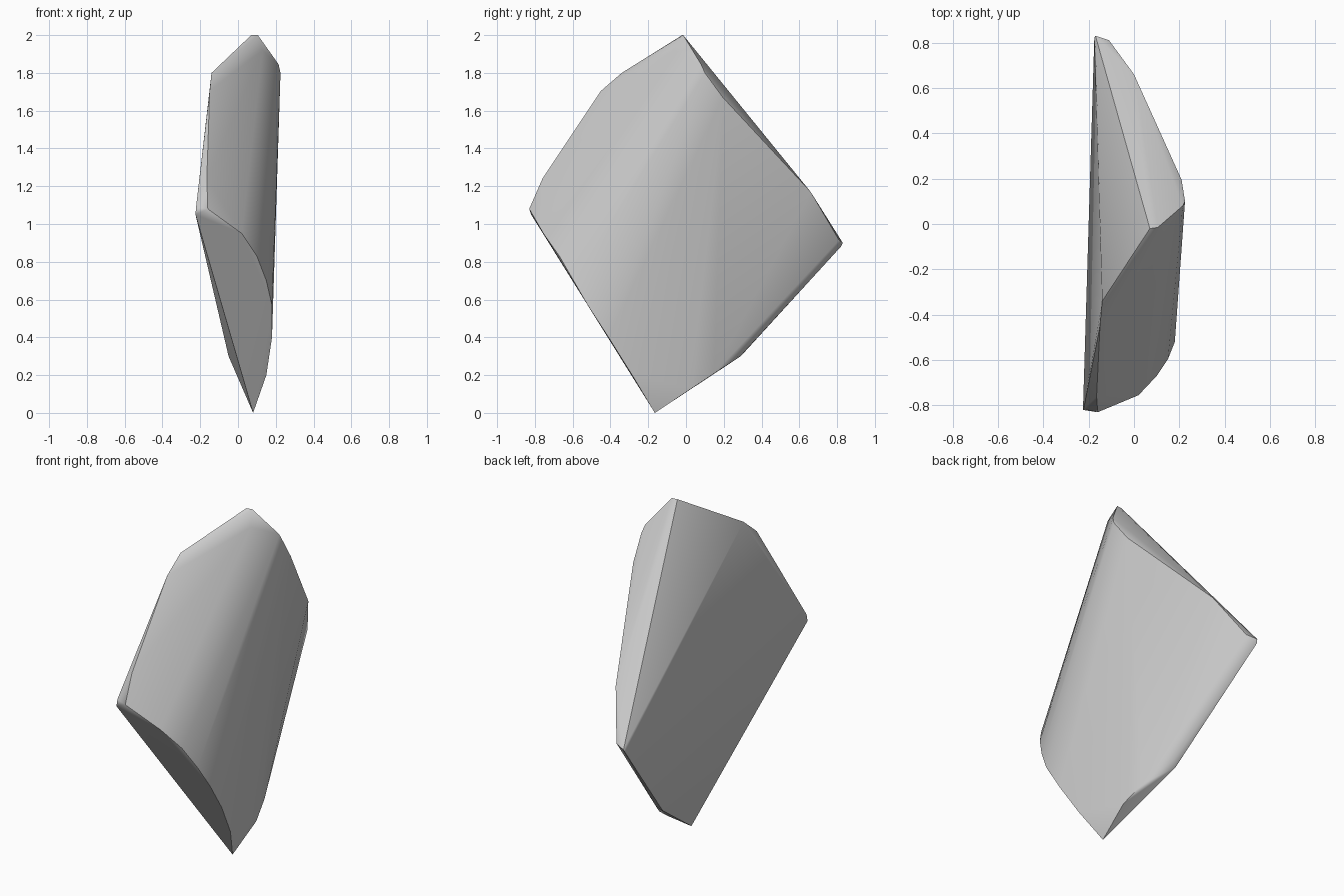
import bpy
import bmesh
from math import radians

cube = bpy.data.objects.get("Cube")
if cube:
    bpy.data.objects.remove(cube, do_unlink=True)

# Stone colour
stone = bpy.data.materials.new("pale_grey_stone")
stone.use_nodes = True
grey = (0.6, 0.6, 0.6, 1)
stone.diffuse_color = grey
stone.node_tree.nodes["Principled BSDF"].inputs["Base Color"].default_value = grey

# Curved rim of the flat cut at the lower front
front_rim = [(-.225, -.82, 1.05), (-.16, -.83, 1.08), (.02, -.755, .95),
             (.10, -.67, .83), (.15, -.595, .70), (.18, -.52, .57),
             (.18, -.41, .40), (.15, -.285, .20), (.08, -.165, 0)]
# Curved rim of the flat cut at the upper back
back_rim = [(.07, -.02, 2), (.105, -.015, 2), (.13, -.065, 1.92),
            (.215, .08, 1.845), (.225, .10, 1.80), (.21, .195, 1.67),
            (0, .66, 1.17), (-.11, .81, .915), (-.17, .83, .90), (-.175, .82, .88)]
# Chipped edges joining the two cuts above and below
upper_chip = [(-.14, -.34, 1.80), (-.15, -.45, 1.705), (-.165, -.76, 1.24),
              (-.222, -.815, 1.09)]
lower_chip = [(.10, .03, .13), (.07, .15, .21), (-.02, .31, .325), (-.05, .29, .30)]

# Rock shard: the convex solid spanned by its rims
bm = bmesh.new()
for point in front_rim + back_rim + upper_chip + lower_chip:
    bm.verts.new(point)
bmesh.ops.convex_hull(bm, input=bm.verts)
bmesh.ops.delete(bm, geom=[v for v in bm.verts if not v.link_faces], context='VERTS')
bmesh.ops.dissolve_limit(bm, angle_limit=radians(2), verts=bm.verts, edges=bm.edges)
bmesh.ops.recalc_face_normals(bm, faces=bm.faces)

mesh = bpy.data.meshes.new("rock_shard")
bm.to_mesh(mesh)
bm.free()
mesh.materials.append(stone)
shard = bpy.data.objects.new("rock_shard", mesh)
bpy.context.collection.objects.link(shard)

# Soft shading across the broad faces, crisp rims
bpy.ops.object.select_all(action='DESELECT')
shard.select_set(True)
bpy.context.view_layer.objects.active = shard
bpy.ops.object.shade_smooth_by_angle(angle=radians(40))
weighted = shard.modifiers.new("weighted_normals", 'WEIGHTED_NORMAL')
weighted.keep_sharp = True
